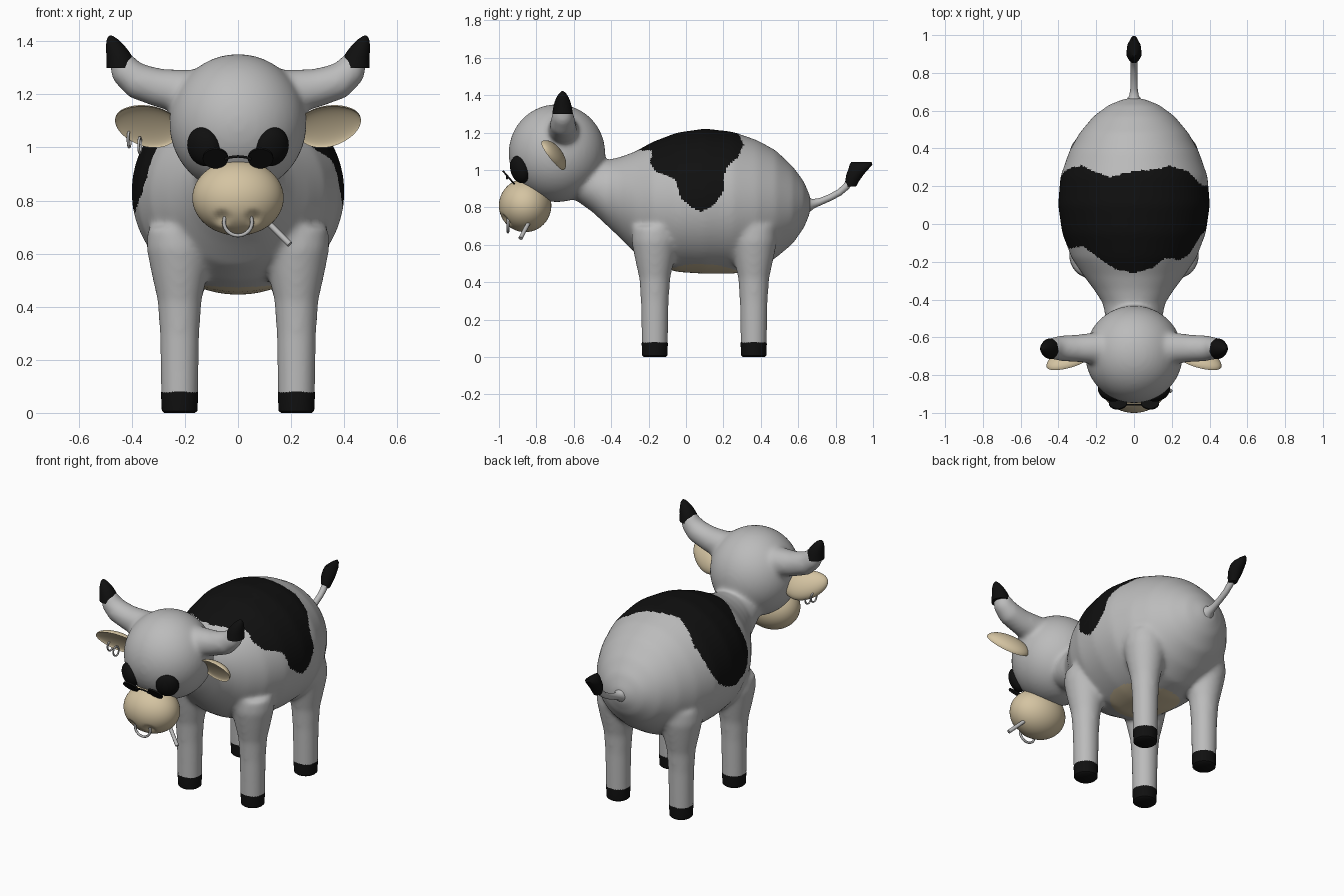
import bpy, bmesh, math
from mathutils import Vector, Matrix

if "Cube" in bpy.data.objects:
    bpy.data.objects.remove(bpy.data.objects["Cube"])


def material(name, rgb):
    m = bpy.data.materials.new(name)
    m.diffuse_color = (*rgb, 1)
    m.use_nodes = True
    m.node_tree.nodes["Principled BSDF"].inputs["Base Color"].default_value = m.diffuse_color
    return m


GREY = material("grey hide", (0.5, 0.5, 0.5))
BLACK = material("black", (0.005, 0.005, 0.005))
TAN = material("tan skin", (0.66, 0.55, 0.36))
METAL = material("metal grey", (0.48, 0.48, 0.48))


def finish(name, bm, mats, mirror=False, angle=45):
    bmesh.ops.recalc_face_normals(bm, faces=bm.faces[:])
    me = bpy.data.meshes.new(name)
    bm.to_mesh(me)
    bm.free()
    for m in mats:
        me.materials.append(m)
    ob = bpy.data.objects.new(name, me)
    bpy.context.collection.objects.link(ob)
    if angle:
        bpy.ops.object.select_all(action='DESELECT')
        ob.select_set(True)
        bpy.context.view_layer.objects.active = ob
        bpy.ops.object.shade_smooth_by_angle(angle=math.radians(angle))
    if mirror:
        mod = ob.modifiers.new("mirror", 'MIRROR')
        mod.use_mirror_merge = False
    return ob


def loft(bm, pts, side, tangent=None, n=32):
    """Closed tube through (x, y, z, radius along side, other radius)."""
    side = Vector(side)
    rings = []
    for i, (x, y, z, ra, rb) in enumerate(pts):
        a, b = pts[max(i - 1, 0)], pts[min(i + 1, len(pts) - 1)]
        t = Vector(tangent) if tangent else (Vector(b[:3]) - Vector(a[:3])).normalized()
        up = side.cross(t).normalized()
        c = Vector((x, y, z))
        rings.append([bm.verts.new(c + side * ra * math.cos(k * math.tau / n)
                                   + up * rb * math.sin(k * math.tau / n)) for k in range(n)])
    for r, s in zip(rings, rings[1:]):
        for k in range(n):
            bm.faces.new((r[k], r[(k + 1) % n], s[(k + 1) % n], s[k]))
    bm.faces.new(rings[0])
    bm.faces.new(rings[-1][::-1])


def ball(bm, loc, radii, rot=Matrix(), u=40, v=24):
    mat = Matrix.Translation(loc) @ rot @ Matrix.Diagonal((*radii, 1))
    return bmesh.ops.create_uvsphere(bm, u_segments=u, v_segments=v, radius=1, matrix=mat)["verts"]


def rot(deg, axis):
    return Matrix.Rotation(math.radians(deg), 4, axis)


def lerp(table, s):
    for a, b in zip(table, table[1:]):
        if a[0] <= s <= b[0]:
            f = (s - a[0]) / (b[0] - a[0])
            return a[1] + f * (b[1] - a[1]), a[2] + f * (b[2] - a[2])
    return 1, -1


# Hide: torso, head, horns and legs fused into one smooth skin
bm = bmesh.new()
torso = [(-.62, .12, .86, 1.03), (-.50, .15, .775, 1.05), (-.42, .165, .70, 1.055),
         (-.35, .21, .635, 1.07), (-.27, .27, .555, 1.10), (-.18, .33, .50, 1.15),
         (-.05, .38, .455, 1.20), (.10, .402, .445, 1.222), (.25, .39, .445, 1.205),
         (.38, .345, .47, 1.16), (.48, .29, .53, 1.105), (.57, .215, .605, 1.02),
         (.63, .135, .69, .94), (.66, .06, .76, .87), (.67, .01, .81, .83)]
loft(bm, [(0, y, (a + b) / 2, w, (b - a) / 2) for y, w, a, b in torso], (1, 0, 0), (0, 1, 0), 64)
ball(bm, (0, -.69, 1.09), (.259, .259, .262))
LEGS = [(sx * .22, y) for sx in (-1, 1) for y in (-.167, .362)]
for x, y in LEGS:
    loft(bm, [(x, y, z, r, r) for z, r in ((.03, .07), (.3, .075), (.42, .083), (.52, .105),
                                           (.62, .125), (.7, .12))], (1, 0, 0), (0, 0, 1))
for s in (-1, 1):
    loft(bm, [(s * x, -.658, z, r, r) for x, z, r in
              ((.1, 1.18, .11), (.2, 1.21, .085), (.3, 1.225, .073), (.38, 1.25, .069),
               (.425, 1.29, .06), (.445, 1.34, .045))], (0, 1, 0))
raw = finish("hide_raw", bm, [], angle=0)
mod = raw.modifiers.new("fuse", 'REMESH')
mod.mode = 'VOXEL'
mod.voxel_size = 0.011
mod = raw.modifiers.new("soften", 'SMOOTH')
mod.factor = 0.5
mod.iterations = 22
dg = bpy.context.evaluated_depsgraph_get()
me = bpy.data.meshes.new_from_object(raw.evaluated_get(dg))
bpy.data.objects.remove(raw)
me.name = "hide"
me.materials.clear()
for m in (GREY, BLACK, TAN):
    me.materials.append(m)
hide = bpy.data.objects.new("hide", me)
bpy.context.collection.objects.link(hide)

# Saddle patch limits: angle around the body, front y, back y
RIGHT = [(0, -.26, .28), (20, -.235, .29), (31, -.18, .31), (50, -.19, .28), (61, -.16, .22),
         (71, -.06, .2), (80, -.04, .205), (87, -.03, .18), (94, .03, .13), (98, .08, .08)]
LEFT = [(0, -.26, .28), (20, -.24, .25), (31, -.2, .27), (50, -.12, .31), (61, -.12, .3),
        (71, -.13, .29), (80, -.13, .27), (90, -.1, .23), (96, -.05, .17), (101, .05, .05)]
for p in me.polygons:
    p.use_smooth = True
    c = p.center
    ang = math.degrees(math.atan2(abs(c.x), c.z - .83))
    front, back = lerp(RIGHT if c.x > 0 else LEFT, ang)
    if front < c.y < back:
        p.material_index = 1
    elif c.z < .56 and p.normal.z < -.3 and (c.x / .2) ** 2 + ((c.y - .1) / .2) ** 2 < 1:
        p.material_index = 2

# Hooves
bm = bmesh.new()
for x, y in LEGS:
    loft(bm, [(x, y, z, r, r) for z, r in ((0, .058), (.008, .067), (.07, .07), (.08, .069))],
         (1, 0, 0), (0, 0, 1))
finish("hooves", bm, [BLACK])

# Horn tips
bm = bmesh.new()
loft(bm, [(x, -.66, z, r, r) for x, z, r in
          ((.44, 1.30, .055), (.446, 1.34, .049), (.455, 1.365, .042), (.464, 1.387, .033),
           (.473, 1.407, .021), (.478, 1.418, .01), (.48, 1.422, .003))], (0, 1, 0), (0, 0, 1))
finish("horn_tips", bm, [BLACK], True, 60)

# Muzzle with pressed-in nostrils
bm = bmesh.new()
for v in ball(bm, (0, -.86, .81), (.172, .14, .142), u=64, v=48):
    d = math.hypot(abs(v.co.x) - .06, v.co.z - .735)
    if v.co.y < -.86 and d < .035:
        v.co.y += .025 * (1 - d / .035)
finish("muzzle", bm, [TAN], angle=80)

# Ears: half shells with a hollow front
bm = bmesh.new()
turn = rot(-12, 'Z') @ rot(32, 'X') @ rot(-20, 'Y')
for v in ball(bm, (0, 0, 0), (.132, .05, .085)):
    if v.co.y < 0:
        v.co.y *= -.45
    v.co.z *= 1 - .9 * v.co.x
    v.co = turn @ v.co + Vector((.342, -.715, 1.08))
finish("ears", bm, [TAN], True, 80)

# Eyes
bm = bmesh.new()
ball(bm, (.128, -.888, 1.003), (.067, .045, .075), rot(28, 'Z') @ rot(15, 'X'))
finish("eyes", bm, [BLACK], True)

# Small spectacles resting on the muzzle
bm = bmesh.new()
bmesh.ops.create_cone(bm, cap_ends=True, segments=32, radius1=.048, radius2=.048, depth=.009,
                      matrix=Matrix.Translation((.085, -.948, .96)) @ rot(131, 'X'))
finish("spectacle_lenses", bm, [BLACK], True)
bm = bmesh.new()
loft(bm, [(x, -.957, z, .005, .005) for x, z in
          ((-.05, .955), (-.03, .963), (0, .966), (.03, .963), (.05, .955))], (0, 1, 0), n=10)
finish("spectacle_bridge", bm, [BLACK])


def ring(bm, c, plane, ra, rb, r, n=28):
    """Closed hoop around c in the plane of two axes."""
    a, b = map(Vector, plane)
    nrm = a.cross(b)
    rows = []
    for i in range(n):
        t = i * math.tau / n
        d = a * math.cos(t) + b * math.sin(t)
        p = Vector(c) + a * ra * math.cos(t) + b * rb * math.sin(t)
        rows.append([bm.verts.new(p + r * (d * math.cos(k * math.tau / 8)
                                           + nrm * math.sin(k * math.tau / 8))) for k in range(8)])
    for i in range(n):
        r0, r1 = rows[i], rows[(i + 1) % n]
        for k in range(8):
            bm.faces.new((r0[k], r0[(k + 1) % 8], r1[(k + 1) % 8], r1[k]))


# Nose ring and earrings
bm = bmesh.new()
ring(bm, (0, -.952, .718), ((1, 0, 0), (0, 0, 1)), .053, .05, .007)
finish("nose_ring", bm, [METAL], angle=80)
bm = bmesh.new()
for x, z in ((-.41, 1.03), (-.37, 1.008)):
    ring(bm, (x, -.69, z), (Vector((.2, .98, 0)), (0, 0, 1)), .022, .029, .005)
finish("earrings", bm, [METAL], angle=80)

# Stick in the mouth
bm = bmesh.new()
loft(bm, [(.10, -.835, .73, .011, .011), (.195, -.885, .635, .011, .011)],
     Vector((1, 0, 1)).normalized(), n=16)
finish("mouth_stick", bm, [METAL])

# Tail and its tuft
bm = bmesh.new()
loft(bm, [(0, y, z, r, r) for y, z, r in
          ((.63, .815, .07), (.655, .817, .043), (.68, .82, .025), (.72, .832, .019),
           (.77, .853, .018), (.82, .88, .018), (.855, .91, .019), (.885, .95, .019))],
     (1, 0, 0), n=20)
finish("tail", bm, [GREY], angle=80)
bm = bmesh.new()
loft(bm, [(0, y, z, rx, ry) for y, z, rx, ry in
          ((.88, .913, .022, .03), (.888, .94, .032, .037), (.903, .975, .04, .046),
           (.925, 1.01, .038, .055), (.936, 1.03, .027, .061), (.938, 1.042, .012, .055))],
     (1, 0, 0), (0, 0, 1), 24)
finish("tail_tuft", bm, [BLACK])
